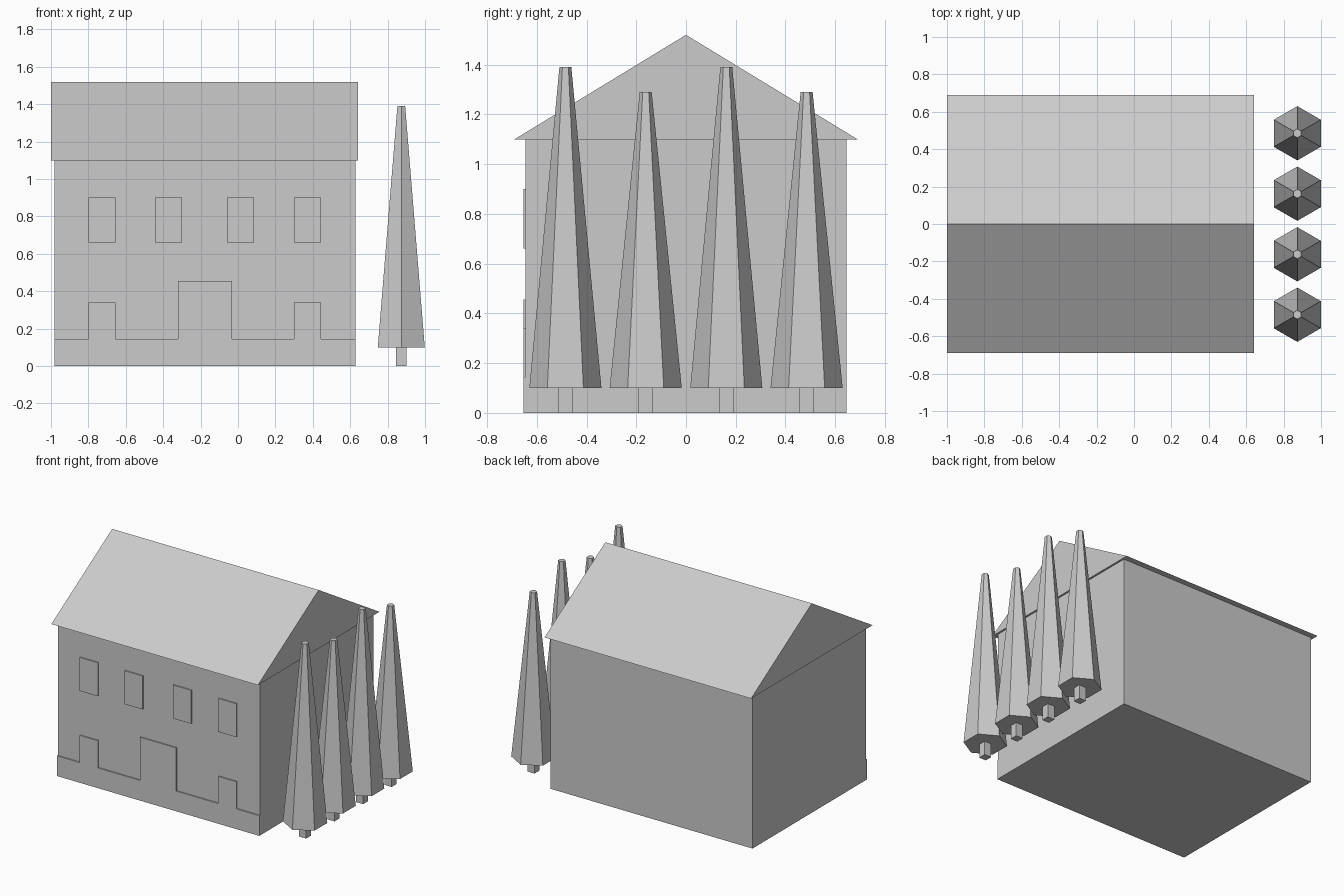
import bpy, bmesh, math
from mathutils import Vector

if "Cube" in bpy.data.objects:
    bpy.data.objects.remove(bpy.data.objects["Cube"])

grey = bpy.data.materials.new("plain grey")
grey.diffuse_color = (0.6, 0.6, 0.6, 1)
grey.use_nodes = True
grey.node_tree.nodes["Principled BSDF"].inputs["Base Color"].default_value = grey.diffuse_color


def finish(name, bm):
    bmesh.ops.recalc_face_normals(bm, faces=bm.faces)
    mesh = bpy.data.meshes.new(name)
    bm.to_mesh(mesh)
    bm.free()
    mesh.materials.append(grey)
    obj = bpy.data.objects.new(name, mesh)
    bpy.context.collection.objects.link(obj)
    return obj


def extrude(name, points, offset):
    """Solid made from a flat outline pushed along an offset."""
    bm = bmesh.new()
    face = bm.faces.new([bm.verts.new(p) for p in points])
    new = bmesh.ops.extrude_face_region(bm, geom=[face], use_keep_orig=True)["geom"]
    bmesh.ops.translate(bm, vec=Vector(offset),
                        verts=[v for v in new if isinstance(v, bmesh.types.BMVert)])
    return finish(name, bm)


def box(name, x0, x1, y0, y1, z0, z1):
    return extrude(name, [(x0, y0, z0), (x1, y0, z0), (x1, y1, z0), (x0, y1, z0)],
                   (0, 0, z1 - z0))


# House walls and gabled roof
X0, X1, FRONT = -0.98, 0.627, -0.645
box("house_walls", X0, X1, FRONT, -FRONT, 0, 1.10)
extrude("roof", [(-1, -0.69, 1.10), (-1, 0.69, 1.10), (-1, 0, 1.52)], (1.641, 0, 0))

# Raised plinth on the front, stepping up around the two low windows and the door
outline = [(X0, 0), (X0, 0.145)]
for a, b, top in [(-0.80, -0.655, 0.34), (-0.32, -0.033, 0.455), (0.30, 0.445, 0.34)]:
    outline += [(a, 0.145), (a, top), (b, top), (b, 0.145)]
outline += [(X1, 0.145), (X1, 0)]
extrude("front_plinth", [(x, FRONT, z) for x, z in outline], (0, -0.009, 0))

# Upper windows
for i, x in enumerate([-0.80, -0.445, -0.06, 0.30]):
    box(f"upper_window_{i + 1}", x, x + 0.145, FRONT - 0.009, FRONT, 0.66, 0.90)

# Row of tapered six-sided trees with square trunks
TX = 0.873
for i, (y, top) in enumerate([(-0.485, 1.39), (-0.162, 1.29), (0.162, 1.39), (0.485, 1.29)]):
    bm = bmesh.new()
    rings = [[bm.verts.new((TX + r * math.sin(k * math.pi / 3),
                            y + r * math.cos(k * math.pi / 3), z)) for k in range(6)]
             for r, z in [(0.145, 0.10), (0.024, top)]]
    for ring in rings:
        bm.faces.new(ring)
    for k in range(6):
        n = (k + 1) % 6
        bm.faces.new([rings[0][k], rings[0][n], rings[1][n], rings[1][k]])
    finish(f"tree_crown_{i + 1}", bm)
    box(f"tree_trunk_{i + 1}", TX - 0.028, TX + 0.028, y - 0.028, y + 0.028, 0, 0.10)
